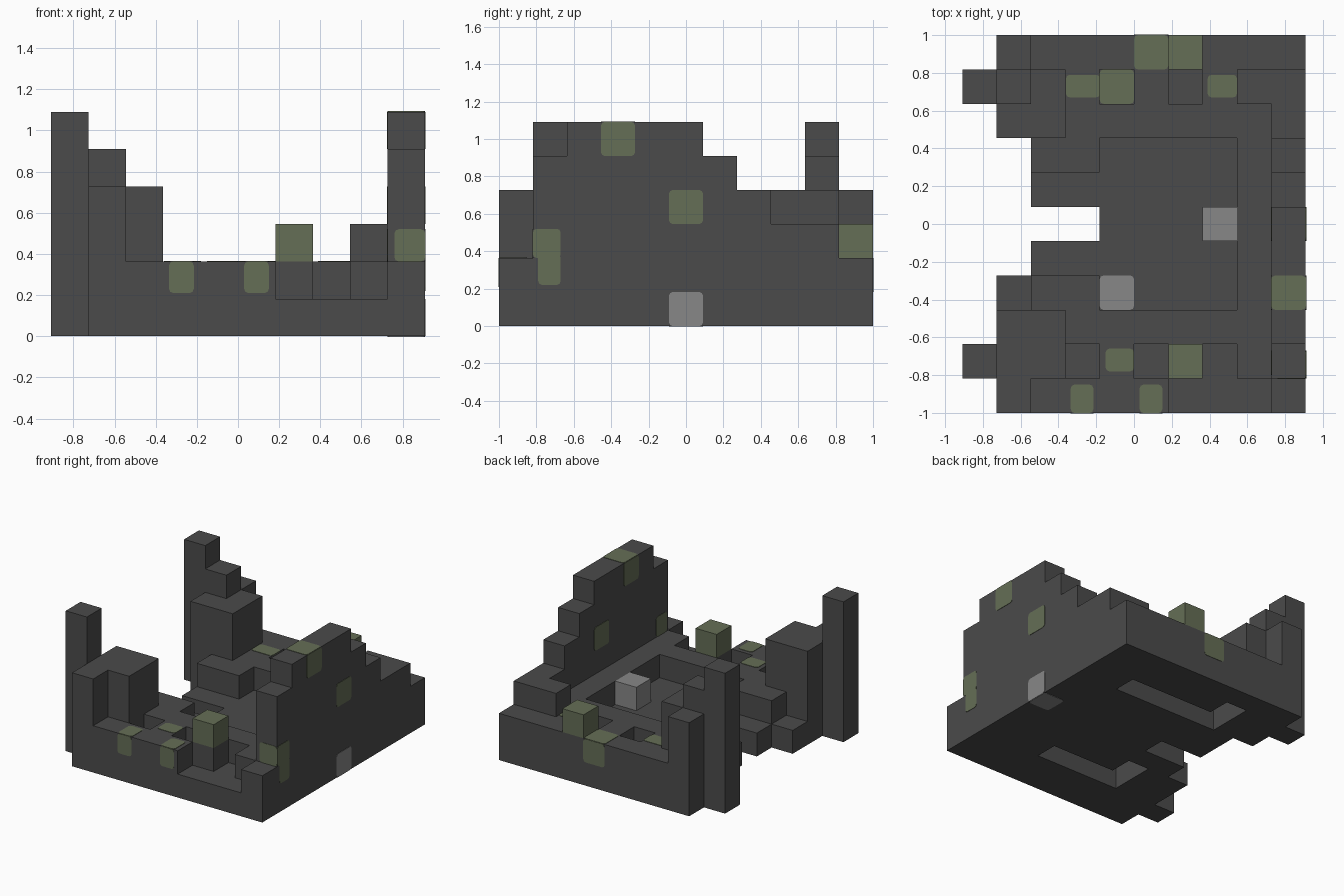
import bpy, bmesh
from mathutils import Vector

if "Cube" in bpy.data.objects:
    bpy.data.objects.remove(bpy.data.objects["Cube"], do_unlink=True)

U = 2 / 11                              # edge of one stone block
ORIGIN = Vector((-5 * U, -1, 0))


def material(name, rgb):
    m = bpy.data.materials.new(name)
    m.use_nodes = True
    m.diffuse_color = (*rgb, 1)
    m.node_tree.nodes["Principled BSDF"].inputs["Base Color"].default_value = (*rgb, 1)
    return m


STONE = material("dark stone", (0.07, 0.07, 0.07))
MOSS = material("moss green", (0.13, 0.156, 0.093))
PALE = material("pale stone", (0.242, 0.242, 0.242))

cells = {}                              # block position -> part name
part_material = {}


def fill(part, xs, ys, zs, mat=STONE):
    """Fill an inclusive range of blocks."""
    part_material[part] = mat
    for i in range(xs[0], xs[1] + 1):
        for j in range(ys[0], ys[1] + 1):
            for k in range(zs[0], zs[1] + 1):
                cells[i, j, k] = part


def carve(xs, ys, k):
    for i in range(xs[0], xs[1] + 1):
        for j in range(ys[0], ys[1] + 1):
            cells.pop((i, j, k), None)


def emit(bm, cell):
    """Add the exposed sides of one block."""
    for axis in range(3):
        for side in (0, 1):
            near = list(cell)
            near[axis] += 2 * side - 1
            if tuple(near) in cells:
                continue
            u, v = (axis + 1) % 3, (axis + 2) % 3
            ring = []
            for a, b in ((0, 0), (1, 0), (1, 1), (0, 1)):
                p = Vector(cell)
                p[axis] += side
                p[u] += a
                p[v] += b
                ring.append(bm.verts.new(ORIGIN + p * U))
            bm.faces.new(ring if side else ring[::-1])


def finish(name, bm, mat):
    mesh = bpy.data.meshes.new(name)
    bm.to_mesh(mesh)
    bm.free()
    mesh.materials.append(mat)
    obj = bpy.data.objects.new(name, mesh)
    bpy.context.collection.objects.link(obj)


# Floor slab with a broken doorway on the right side
fill("floor", (4, 9), (0, 10), (0, 0))
fill("floor", (2, 3), (0, 4), (0, 0))
fill("floor", (2, 3), (6, 10), (0, 0))
fill("floor", (1, 1), (0, 3), (0, 0))
fill("floor", (1, 1), (8, 10), (0, 0))

# Raised rim around the sunken room
fill("front_rim", (1, 8), (0, 2), (1, 1))
fill("front_rim", (2, 3), (3, 3), (1, 1))
fill("back_rim", (1, 8), (8, 10), (1, 1))
fill("back_rim", (2, 3), (7, 7), (1, 1))
fill("side_rim", (8, 8), (3, 7), (1, 1))

# Missing blocks in the rim
carve((6, 8), (0, 0), 1)
for i, j in ((3, 1), (5, 1), (6, 1), (7, 1), (4, 9), (6, 9)):
    carve((i, i), (j, j), 1)

# Trenches under the floor
carve((3, 6), (2, 2), 0)
carve((3, 3), (3, 3), 0)
carve((3, 7), (8, 8), 0)
carve((3, 3), (9, 9), 0)

# Ruined wall on the left side, stepped down to the back
for j, height in enumerate((2, 5, 6, 6, 6, 6, 5, 4, 3, 3, 2)):
    fill("left_wall", (9, 9), (j, j), (1, height - 1))
fill("left_wall", (8, 8), (9, 9), (2, 2))

# Corner masses and towers on the right side
for name, end, ys, mid in (("front", 0, (1, 2), 1), ("back", 10, (8, 9), 9)):
    fill(name + "_corner", (1, 2), ys, (2, 3))
    fill(name + "_corner", (1, 1), (end, end), (2, 3))
    fill(name + "_tower", (0, 0), (mid, mid), (0, 5))
fill("back_corner", (1, 1), (9, 9), (4, 4))

# Single standing blocks
fill("pillar", (6, 6), (1, 1), (1, 1))
fill("mossy_pillar_top", (6, 6), (1, 1), (2, 2), MOSS)
fill("mossy_back_block", (6, 6), (10, 10), (2, 2), MOSS)
fill("pale_block", (7, 7), (5, 5), (1, 1), PALE)

for part, mat in part_material.items():
    bm = bmesh.new()
    for cell, owner in cells.items():
        if owner == part:
            emit(bm, cell)
    bmesh.ops.remove_doubles(bm, verts=bm.verts, dist=0.001)
    bmesh.ops.dissolve_limit(bm, angle_limit=0.01, verts=bm.verts, edges=bm.edges)
    finish(part, bm, mat)


def patch(name, lo, hi, mat=MOSS):
    """Thin rounded plate; lo and hi agree on the axis it faces."""
    lo, hi = Vector(lo), Vector(hi)
    size = hi - lo
    axis = min(range(3), key=lambda a: size[a])
    size[axis] = 0.006
    bm = bmesh.new()
    bmesh.ops.create_cube(bm, size=1)
    for v in bm.verts:
        v.co = (lo + hi) / 2 + Vector(c * s for c, s in zip(v.co, size))
    corners = [e for e in bm.edges
               if abs(e.verts[0].co[axis] - e.verts[1].co[axis]) > 0.003]
    bmesh.ops.bevel(bm, geom=corners, offset=0.02, segments=2, profile=0.5,
                    affect='EDGES')
    finish(name, bm, mat)


def block_patch(name, cell, axis, side, mat=MOSS):
    """Patch covering one whole side of a block."""
    lo = Vector(cell)
    hi = lo + Vector((1, 1, 1))
    lo[axis] = hi[axis] = cell[axis] + side
    patch(name, ORIGIN + lo * U, ORIGIN + hi * U, mat)


# Moss and pale patches covering whole block sides
for side in (0, 1):
    block_patch("wall_top_moss", (9, 3, 5), 0, side)
    block_patch("wall_middle_moss", (9, 5, 3), 0, side)
block_patch("wall_crest_moss", (9, 3, 5), 2, 1)
block_patch("back_moss", (5, 10, 1), 1, 1)
block_patch("back_top_moss", (5, 10, 1), 2, 1)
block_patch("pit_moss", (4, 9, 0), 2, 1)
block_patch("wall_foot_patch", (9, 5, 0), 0, 1, PALE)
block_patch("wall_foot_underside", (9, 5, 0), 2, 0, PALE)
block_patch("floor_patch", (4, 3, 0), 2, 1, PALE)

# Smaller moss growing over edges
RIM = 2 * U
for x in (-0.335, 0.03):
    patch("front_moss", (x, -1, 0.21), (x + 0.12, -1, RIM))
    patch("front_top_moss", (x, -1, RIM), (x + 0.12, -0.85, RIM))
patch("rim_moss_front", (-0.15, -0.78, RIM), (0, -0.66, RIM))
patch("rim_moss_back", (-0.36, 0.67, RIM), (-0.18, 0.79, RIM))
patch("rim_moss_side", (0.39, 0.67, RIM), (0.545, 0.79, RIM))
patch("wall_corner_moss_front", (0.76, -9 * U / 2 * 1, RIM), (5 * U, -9 * U / 2, 0.52))
patch("wall_corner_moss_outer", (5 * U, -0.818, RIM), (5 * U, -0.67, 0.52))
patch("wall_corner_moss_low", (5 * U, -0.79, 0.22), (5 * U, -0.67, RIM + 0.02))
patch("wall_corner_moss_inner", (4 * U, -0.8, RIM), (4 * U, -0.67, 0.52))
